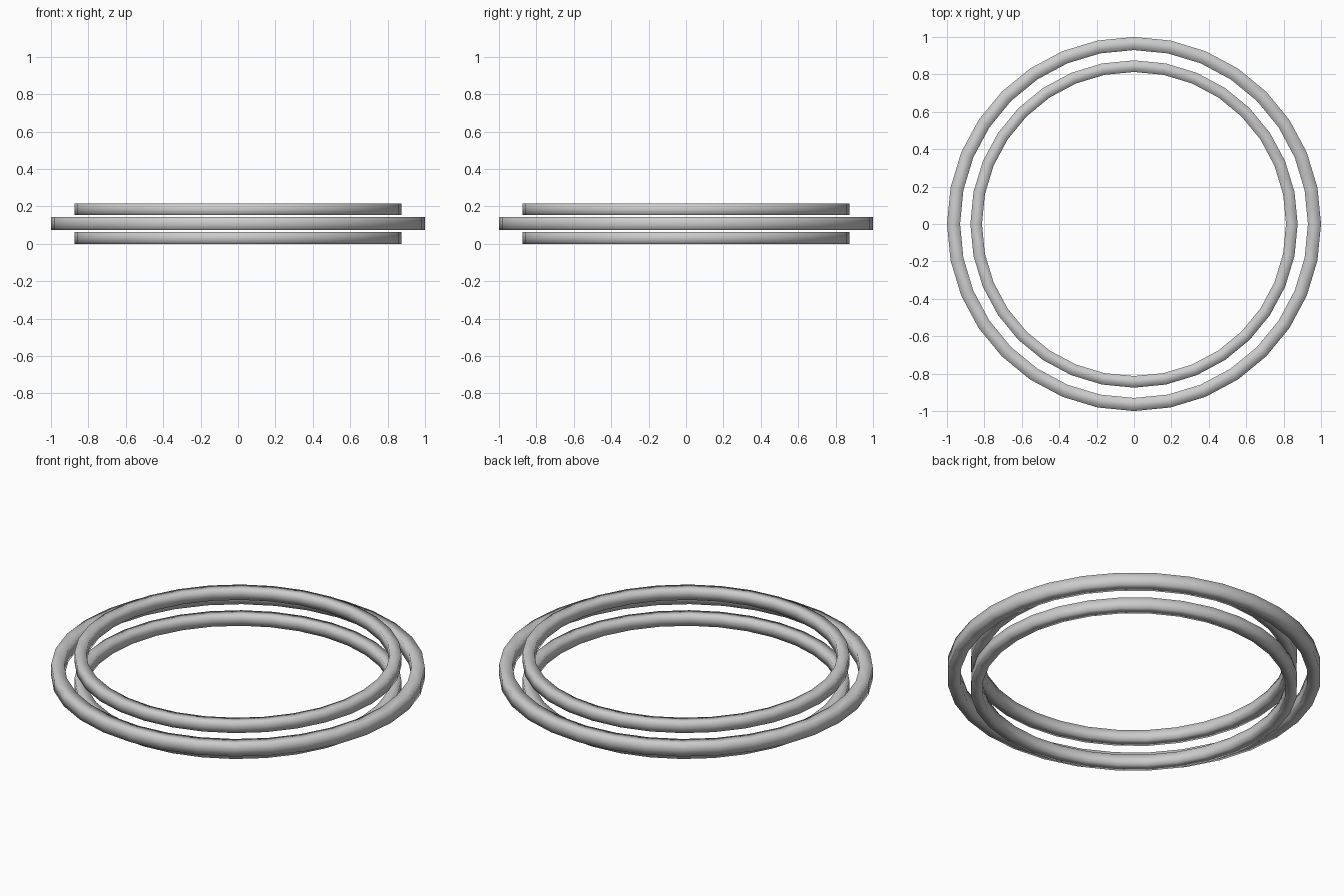
import bpy, bmesh, math

if "Cube" in bpy.data.objects:
    bpy.data.objects.remove(bpy.data.objects["Cube"])

SIDES = 32


def sweep(bm, profile):
    """Sweep an open (radius, z) profile around the z axis."""
    loops = []
    for i in range(SIDES):
        a = 2 * math.pi * i / SIDES
        loops.append([bm.verts.new((r * math.cos(a), r * math.sin(a), z)) for r, z in profile])
    for i in range(SIDES):
        p, q = loops[i], loops[(i + 1) % SIDES]
        for j in range(len(profile) - 1):
            f = bm.faces.new((p[j], q[j], q[j + 1], p[j + 1]))
            f.smooth = True


def ring(name, r_in, r_out, z0, z1):
    """Square-section ring made of an upper and a lower half shell."""
    bm = bmesh.new()
    mid = (z0 + z1) / 2
    sweep(bm, [(r_out, mid), (r_out, z1), (r_in, z1), (r_in, mid)])
    sweep(bm, [(r_in, mid), (r_in, z0), (r_out, z0), (r_out, mid)])
    mesh = bpy.data.meshes.new(name)
    bm.to_mesh(mesh)
    bm.free()
    obj = bpy.data.objects.new(name, mesh)
    bpy.context.collection.objects.link(obj)
    return obj


# Large middle ring between two smaller rings
ring("middle_ring", 0.93, 1.0, 0.073, 0.144)
ring("lower_ring", 0.813, 0.875, 0.0, 0.063)
ring("upper_ring", 0.813, 0.875, 0.153, 0.215)
